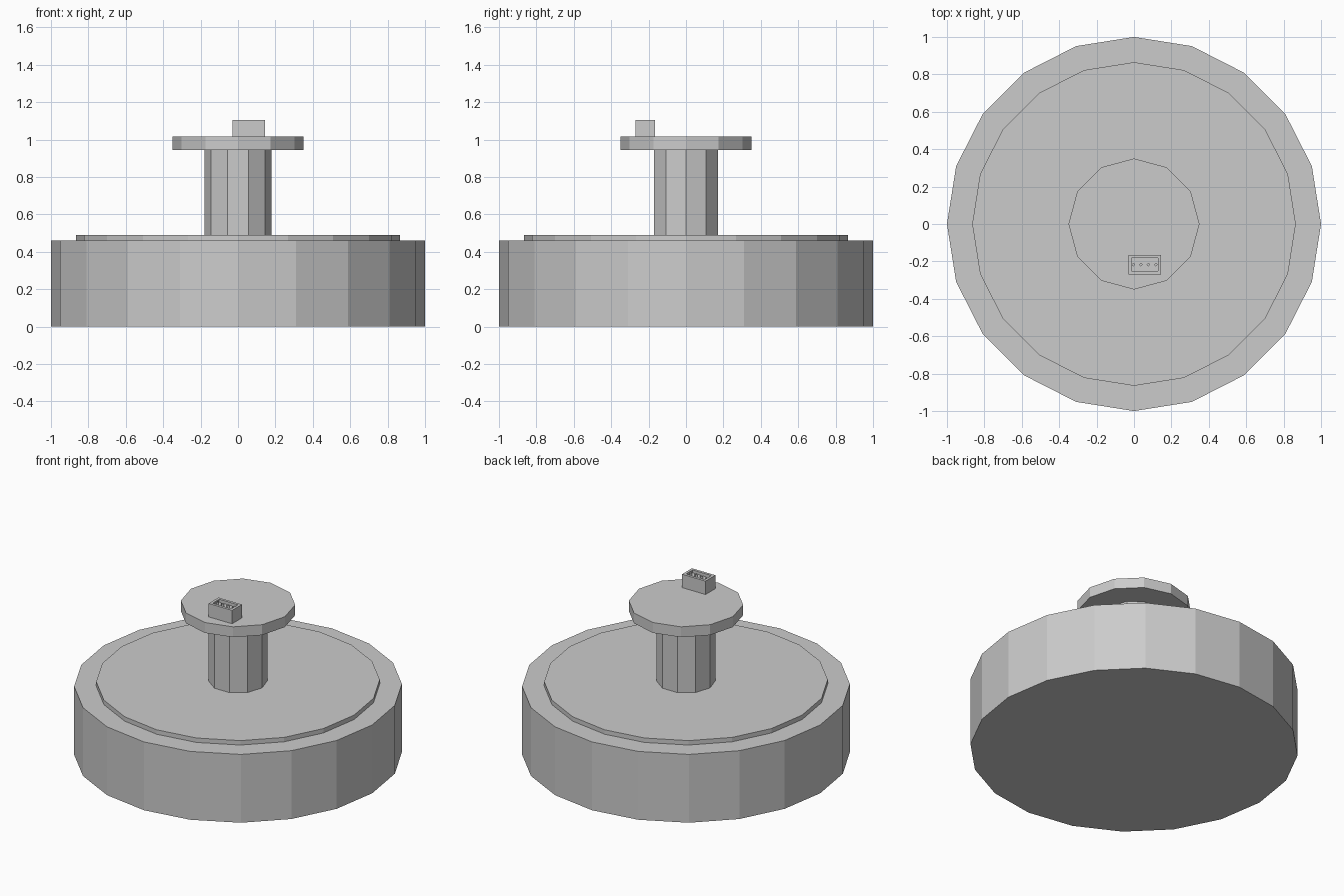
import bpy, bmesh, math

if "Cube" in bpy.data.objects:
    bpy.data.objects.remove(bpy.data.objects["Cube"])

grey = bpy.data.materials.new("plain_grey")
grey.diffuse_color = (0.6, 0.6, 0.6, 1)
grey.use_nodes = True
grey.node_tree.nodes["Principled BSDF"].inputs["Base Color"].default_value = grey.diffuse_color


def prism(name, sides, radius, z0, z1, centre=(0, 0)):
    bpy.ops.mesh.primitive_cylinder_add(
        vertices=sides, radius=radius, depth=z1 - z0,
        location=(centre[0], centre[1], (z0 + z1) / 2))
    obj = bpy.context.object
    # first corner on the +x axis
    obj.rotation_euler.z = math.pi / 2
    obj.name = name
    obj.data.materials.append(grey)
    return obj


# stacked round body
prism("base_drum", 20, 1.0, 0.0, 0.46)
prism("raised_deck", 20, 0.865, 0.46, 0.49)
prism("shaft", 10, 0.18, 0.49, 0.945)
prism("top_disc", 12, 0.35, 0.945, 1.015)

# small socket housing with a shallow recess in its top
x0, x1, y0, y1, z0, z1 = -0.03, 0.145, -0.27, -0.165, 1.015, 1.105
bm = bmesh.new()
bmesh.ops.create_cube(bm, size=1)
for v in bm.verts:
    v.co.x = x0 if v.co.x < 0 else x1
    v.co.y = y0 if v.co.y < 0 else y1
    v.co.z = z0 if v.co.z < 0 else z1
top = max(bm.faces, key=lambda f: f.calc_center_median().z)
bmesh.ops.inset_region(bm, faces=[top], thickness=0.025)
floor = bmesh.ops.extrude_discrete_faces(bm, faces=[top])["faces"][0]
bmesh.ops.translate(bm, verts=floor.verts, vec=(0, 0, -0.02))
mesh = bpy.data.meshes.new("socket_housing")
bm.to_mesh(mesh)
bm.free()
mesh.materials.append(grey)
bpy.context.collection.objects.link(bpy.data.objects.new("socket_housing", mesh))

# row of diamond pins in the recess
for i in range(4):
    prism(f"socket_pin_{i + 1}", 4, 0.01, 1.08, 1.103, (-0.003 + 0.04 * i, -0.217))
